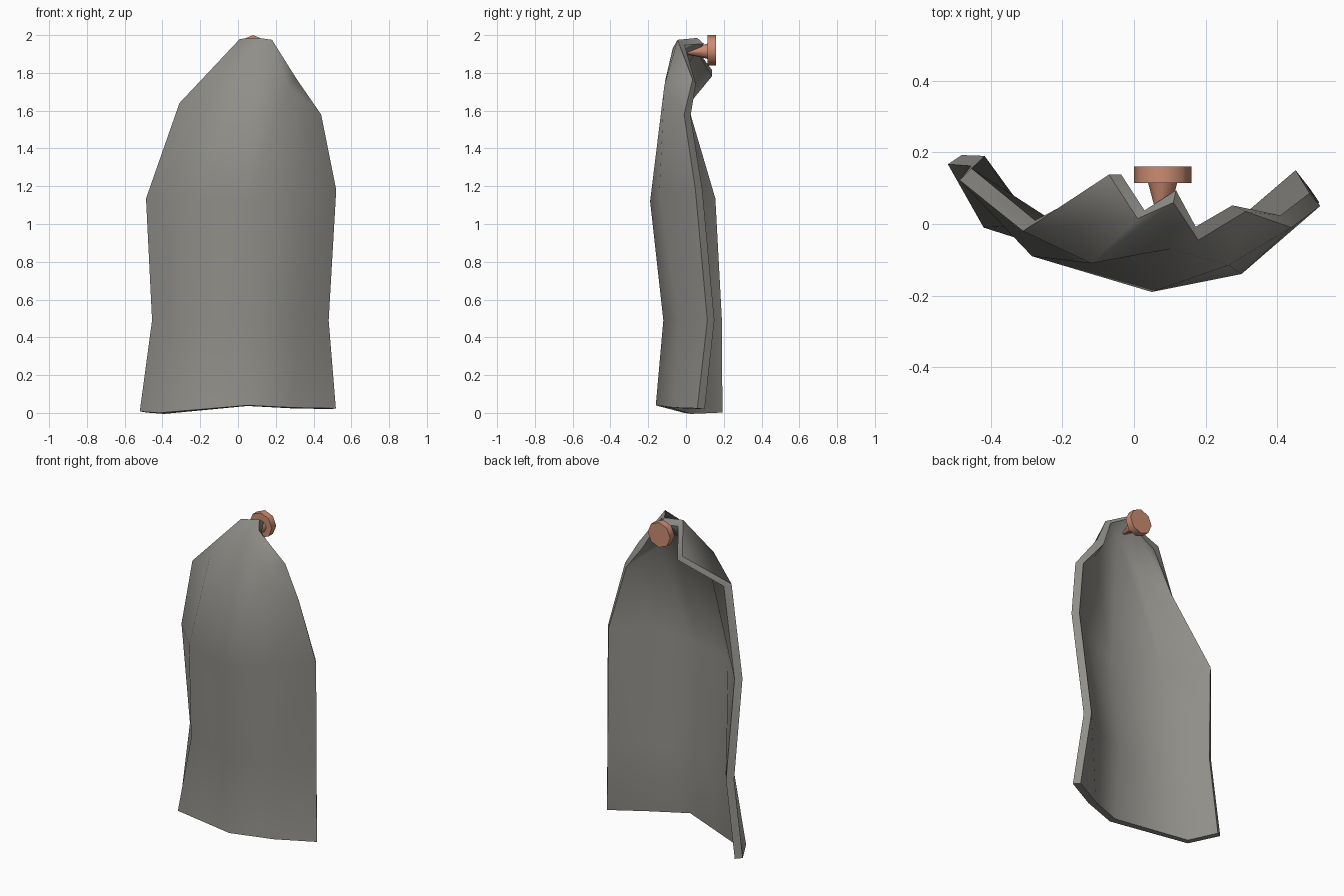
import bpy, bmesh
from mathutils import Vector

old = bpy.data.objects.get("Cube")
if old:
    bpy.data.objects.remove(old, do_unlink=True)


def material(name, color):
    m = bpy.data.materials.new(name)
    m.use_nodes = True
    m.diffuse_color = color
    m.node_tree.nodes["Principled BSDF"].inputs["Base Color"].default_value = color
    return m


def finish(name, bm, mat, angle):
    bmesh.ops.recalc_face_normals(bm, faces=bm.faces)
    mesh = bpy.data.meshes.new(name)
    bm.to_mesh(mesh)
    bm.free()
    mesh.materials.append(mat)
    obj = bpy.data.objects.new(name, mesh)
    bpy.context.collection.objects.link(obj)
    bpy.ops.object.select_all(action="DESELECT")
    obj.select_set(True)
    bpy.context.view_layer.objects.active = obj
    bpy.ops.object.shade_smooth_by_angle(angle=angle)
    return obj


grey = material("grey cloth", (0.28, 0.272, 0.25, 1))
clay = material("terracotta", (0.60, 0.26, 0.17, 1))

# Hanging cloth: five folds across, rows from hem to the gathered top
rows = [
    [(-.52, .167, .008), (-.42, -.01, 0), (.05, -.16, .04), (.298, -.06, .028), (.518, .06, .024)],
    [(-.455, .162, .49), (-.33, -.005, .49), (.05, -.12, .49), (.30, -.04, .49), (.48, .113, .49)],
    [(-.487, .122, 1.135), (-.285, -.09, 1.13), (.05, -.19, 1.12), (.30, -.14, 1.18), (.52, .05, 1.18)],
    [(-.31, -.02, 1.64), (-.12, -.11, 1.76), (.10, -.07, 1.93), (.265, -.115, 1.73), (.44, -.01, 1.58)],
    [(-.07, .138, 1.815), (.01, .015, 1.98), (.11, .06, 1.985), (.18, -.045, 1.975), (.312, .035, 1.765)],
]
bm = bmesh.new()
grid = [[bm.verts.new(p) for p in row] for row in rows]
for low, high in zip(grid, grid[1:]):
    for i in range(len(low) - 1):
        bm.faces.new((low[i], low[i + 1], high[i + 1], high[i]))
cloth = finish("hanging_cloth", bm, grey, 3.14)

# Make the outside face the front, then thicken towards the back
if sum(p.normal.y * p.area for p in cloth.data.polygons) > 0:
    cloth.data.flip_normals()
solid = cloth.modifiers.new("thickness", "SOLIDIFY")
solid.thickness = 0.047
solid.offset = -1
bpy.ops.object.modifier_apply(modifier=solid.name)
bpy.ops.object.shade_smooth_by_angle(angle=1.1)


def peg_part(name, y0, y1, r0, r1, z0, z1):
    """Eight-sided round part running along y, possibly tapered and tilted."""
    bm = bmesh.new()
    bmesh.ops.create_cone(bm, cap_ends=True, segments=8, radius1=r0, radius2=r1, depth=1)
    start, end = Vector((.08, y0, z0)), Vector((.08, y1, z1))
    for v in bm.verts:
        base = start.lerp(end, v.co.z + 0.5)
        v.co = base + Vector((v.co.x, 0, v.co.y))
    return finish(name, bm, clay, 0.9)


# Wall peg: flat round plate and a tapered hook
peg_part("peg_plate", .16, .115, .08, .08, 1.92, 1.92)
peg_part("peg_hook", .12, .0, .042, .01, 1.915, 1.91)
